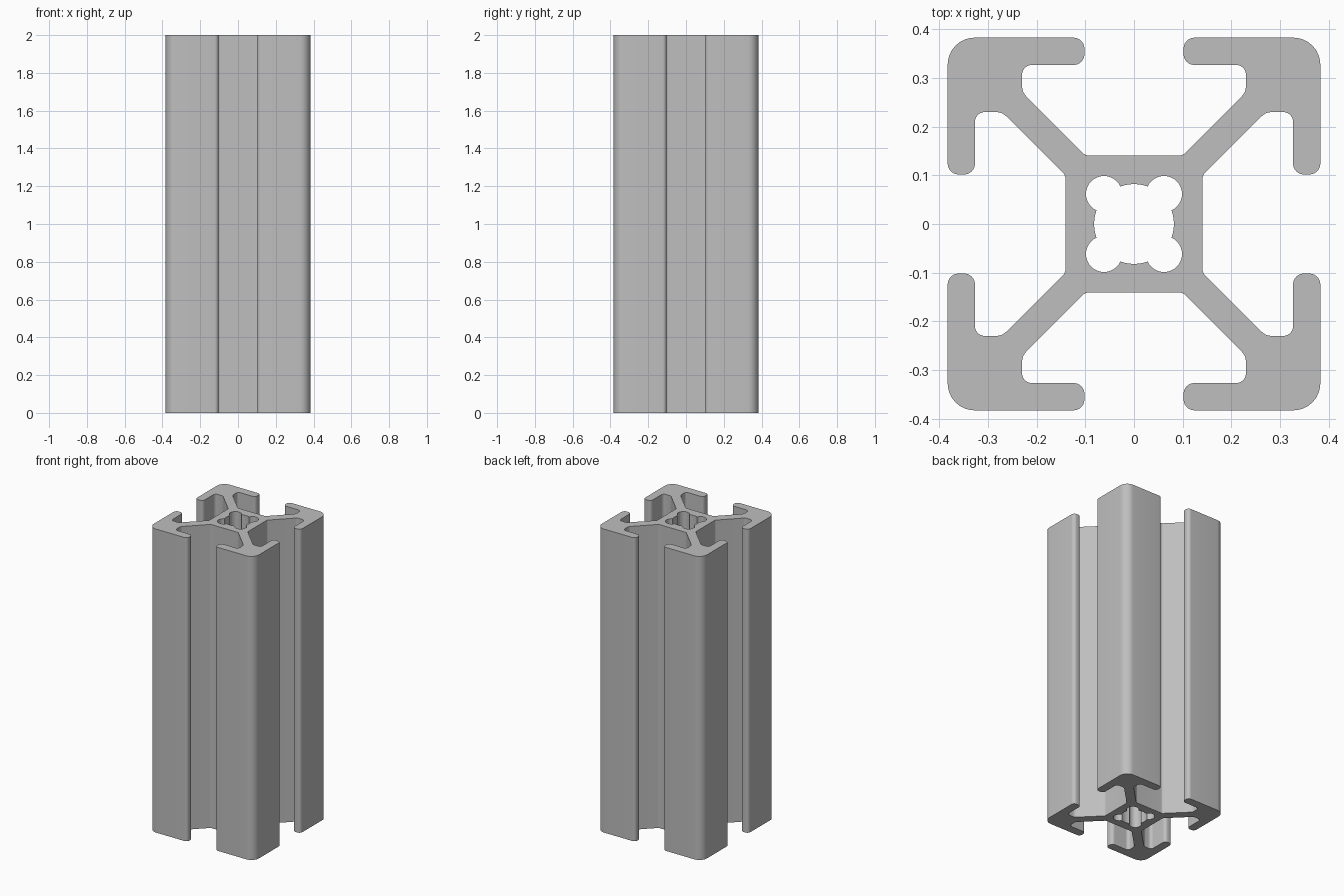
import bpy
import bmesh
import math
from mathutils import Vector

if "Cube" in bpy.data.objects:
    bpy.data.objects.remove(bpy.data.objects["Cube"], do_unlink=True)

LENGTH = 2.0
ARC_STEPS = 8


def fillet(before, corner, after, radius):
    """Points of a rounded corner between two straight runs."""
    u = (before - corner).normalized()
    v = (after - corner).normalized()
    half = u.angle(v) / 2
    reach = radius / math.tan(half)
    centre = corner + (u + v).normalized() * (radius / math.sin(half))
    start, end = corner + u * reach - centre, corner + v * reach - centre
    return [centre + start.lerp(end, i / ARC_STEPS).normalized() * radius
            for i in range(ARC_STEPS + 1)]


def arc(centre, radius, a0, a1, steps):
    return [centre + radius * Vector((math.cos(a), math.sin(a)))
            for a in (a0 + (a1 - a0) * i / steps for i in range(steps + 1))]


def turned(points, quarter):
    """Rotate points by quarter turns about the axis."""
    for _ in range(quarter):
        points = [Vector((-p.y, p.x)) for p in points]
    return points


def outer_outline():
    # Half of one arm: slot floor, web, slot pocket, lip; then the outer corner
    half = [(0.141, 0.1, 0.015), (0.271, 0.23, 0.03), (0.327, 0.23, 0.02),
            (0.327, 0.102, 0.022), (0.383, 0.102, 0.022)]
    arm = half + [(0.383, 0.383, 0.055)] + [(y, x, r) for x, y, r in reversed(half)]
    corners, radii = [], []
    for q in range(4):
        corners += turned([Vector((x, y)) for x, y, r in arm], q)
        radii += [r for x, y, r in arm]
    loop = []
    for i, p in enumerate(corners):
        loop += fillet(corners[i - 1], p, corners[(i + 1) % len(corners)], radii[i])
    return loop


def bore_outline():
    # Round bore with four round lobes on the diagonals
    bore, lobe, offset = 0.082, 0.037, 0.0617
    d = offset * math.sqrt(2)
    along = (d * d + bore * bore - lobe * lobe) / (2 * d)
    spread = math.acos(along / bore)
    opening = math.pi - math.acos((d - along) / lobe)
    diagonal = math.pi / 4
    part = arc(Vector((0, 0)), bore, spread - diagonal, diagonal - spread, 8)
    part += arc(Vector((offset, offset)), lobe,
                diagonal - opening, diagonal + opening, 24)[1:-1]
    return [p for q in range(4) for p in turned(part, q)]


# Extruded slotted bar
bm = bmesh.new()
for loop in (outer_outline(), bore_outline()):
    verts = [bm.verts.new((p.x, p.y, 0)) for p in loop]
    for i, v in enumerate(verts):
        bm.edges.new((verts[i - 1], v))
bmesh.ops.triangle_fill(bm, use_beauty=True, edges=bm.edges[:])
grown = bmesh.ops.extrude_face_region(bm, geom=bm.faces[:], use_keep_orig=True)
top = [g for g in grown["geom"] if isinstance(g, bmesh.types.BMVert)]
bmesh.ops.translate(bm, verts=top, vec=(0, 0, LENGTH))
bmesh.ops.recalc_face_normals(bm, faces=bm.faces[:])

mesh = bpy.data.meshes.new("slotted_bar")
bm.to_mesh(mesh)
bm.free()
bar = bpy.data.objects.new("slotted_bar", mesh)
bpy.context.collection.objects.link(bar)

# Plain grey metal
grey = bpy.data.materials.new("aluminium_grey")
grey.use_nodes = True
colour = (0.52, 0.52, 0.52, 1)
grey.diffuse_color = colour
grey.node_tree.nodes["Principled BSDF"].inputs["Base Color"].default_value = colour
mesh.materials.append(grey)

bpy.ops.object.select_all(action="DESELECT")
bar.select_set(True)
bpy.context.view_layer.objects.active = bar
bpy.ops.object.shade_smooth_by_angle(angle=math.radians(30))
